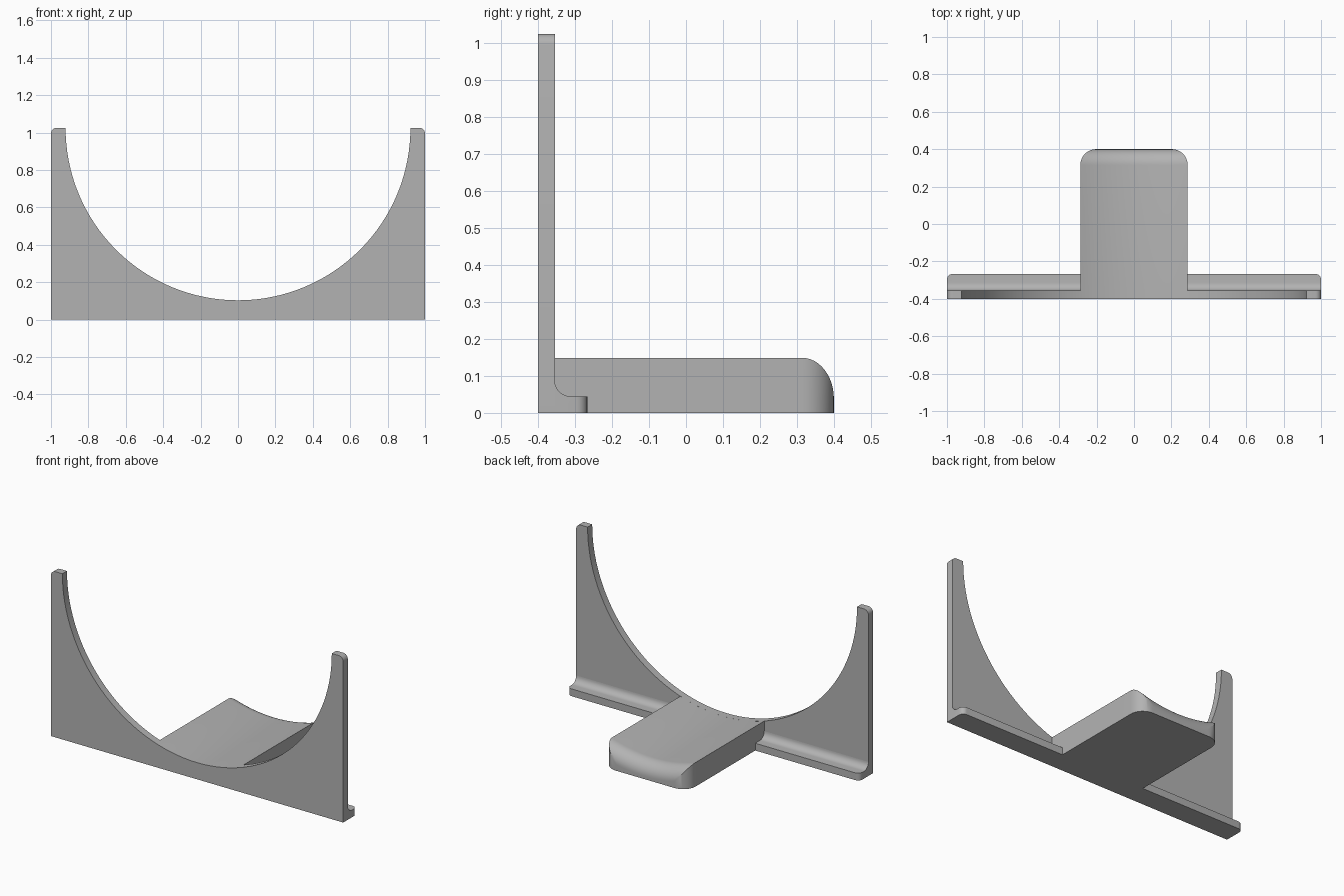
import bpy, bmesh
from math import sin, cos, pi, sqrt, asin, radians

if "Cube" in bpy.data.objects:
    bpy.data.objects.remove(bpy.data.objects["Cube"], do_unlink=True)

grey = bpy.data.materials.new("plain grey")
grey.use_nodes = True
grey.diffuse_color = (0.45, 0.45, 0.45, 1)
grey.node_tree.nodes["Principled BSDF"].inputs["Base Color"].default_value = (0.45, 0.45, 0.45, 1)

HEIGHT, RADIUS = 1.025, 0.922      # cradle centre height and radius
FRONT, BACK = -0.4, -0.355         # upright plate faces
HALF, ROUND = 0.287, 0.085         # tongue half width and corner radius


def cradle(x):
    return HEIGHT - sqrt(RADIUS ** 2 - x ** 2)


def loft(name, sections):
    """Skin matching closed sections and cap both ends."""
    bm = bmesh.new()
    rings = [[bm.verts.new(p) for p in s] for s in sections]
    n = len(rings[0])
    for a, b in zip(rings, rings[1:]):
        for i in range(n):
            j = (i + 1) % n
            bm.faces.new((a[i], a[j], b[j], b[i]))
    bm.faces.new(rings[0][::-1])
    bm.faces.new(rings[-1])
    bmesh.ops.recalc_face_normals(bm, faces=bm.faces)
    mesh = bpy.data.meshes.new(name)
    bm.to_mesh(mesh)
    bm.free()
    mesh.materials.append(grey)
    obj = bpy.data.objects.new(name, mesh)
    bpy.context.collection.objects.link(obj)
    bpy.ops.object.select_all(action="DESELECT")
    obj.select_set(True)
    bpy.context.view_layer.objects.active = obj
    bpy.ops.object.shade_smooth_by_angle(angle=radians(30))
    return obj


# Upright plate with the semicircular cradle and rounded outer top corners
steps, r = 64, 0.03
outline = [(RADIUS * cos(t), HEIGHT - RADIUS * sin(t))
           for t in (pi * i / steps for i in range(steps + 1))]
corner = [(1 - r + r * cos(t), HEIGHT - r + r * sin(t))
          for t in (pi / 2 * i / 6 for i in range(7))]
outline += [(-x, z) for x, z in reversed(corner)]
outline += [(-1, 0), (1, 0)] + corner
loft("upright_plate", [[(x, y, z) for x, z in outline] for y in (FRONT, BACK)])

# Tongue: top follows the cradle, back end rounded in plan and over the top
angles = [pi / 2 * i / 12 for i in range(13)]
rows = [(BACK, HALF, 0)]
rows += [(0.4 - ROUND + ROUND * sin(t), HALF - ROUND + ROUND * cos(t),
          ROUND * (1 - cos(t))) for t in angles]
sections = []
for y, w, drop in rows:
    xs = [w * (i / 12 - 1) for i in range(25)]
    sections.append([(x, y, cradle(x) - drop) for x in xs] + [(w, y, 0), (-w, y, 0)])
loft("tongue", sections)

# Foot strips: coved ledges behind the plate, outer back corners rounded
cove, ledge, rear = 0.042, 0.045, -0.267
curve = [(BACK + cove * (1 - cos(t)), ledge + cove * (1 - sin(t)))
         for t in (pi / 2 * i / 8 for i in range(9))]
stations = [(HALF, rear)] + [(1 - r + r * sin(pi / 2 * i / 6),
                              rear - r * (1 - cos(pi / 2 * i / 6))) for i in range(7)]
for side, label in ((1, "left"), (-1, "right")):
    loft(label + "_foot_strip",
         [[(side * x, y, z) for y, z in curve + [(back, ledge), (back, 0), (BACK, 0)]]
          for x, back in stations])
